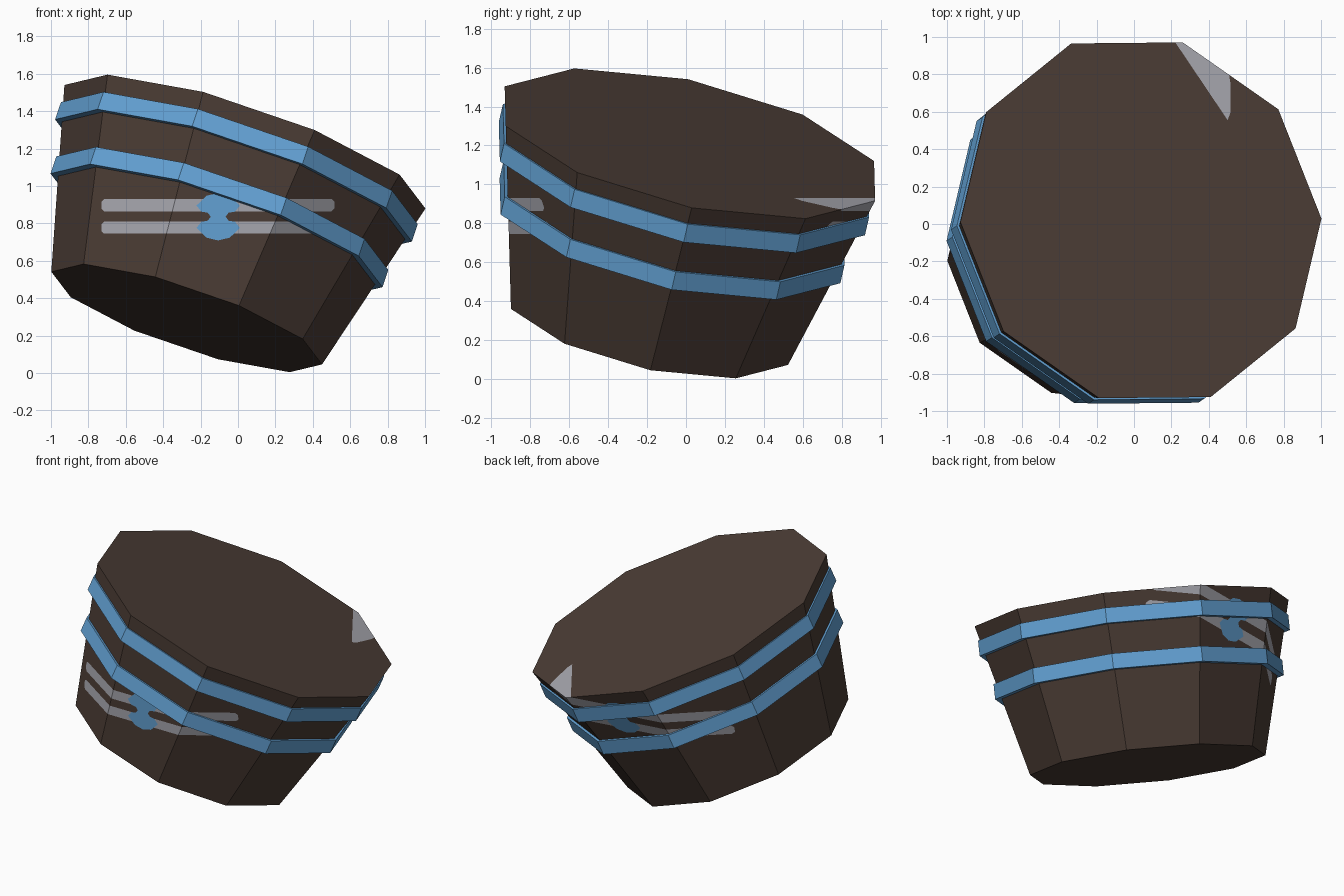
import bpy, bmesh, math
from mathutils import Vector

if "Cube" in bpy.data.objects:
    bpy.data.objects.remove(bpy.data.objects["Cube"])

SIDES = 10
TOP_C, TOP_R = Vector((0.037, 0.02, 1.21)), 1.02
BASE_R, LENGTH = 0.765, 0.99

# Tilted frame of the tub: axis pointing out of the lid, plus two in-plane directions
axis = Vector((0.312, 0.21, 0.918)).normalized()
u = Vector((0.948, 0.01, -0.32))
u = (u - axis * u.dot(axis)).normalized()
v = axis.cross(u)


def material(name, color):
    m = bpy.data.materials.new(name)
    m.diffuse_color = (*color, 1)
    m.use_nodes = True
    m.node_tree.nodes["Principled BSDF"].inputs["Base Color"].default_value = m.diffuse_color
    return m


brown = material("dark_brown", (0.072, 0.047, 0.036))
blue = material("sky_blue", (0.127, 0.366, 0.672))
gray = material("pale_gray", (0.392, 0.392, 0.434))


def ring(bm, depth, radius):
    """Ten-sided loop at a given depth below the lid."""
    c = TOP_C - axis * depth
    return [bm.verts.new(c + radius * (u * math.cos(a) + v * math.sin(a)))
            for a in (i * math.tau / SIDES for i in range(SIDES))]


def bridge(bm, a, b):
    for i in range(SIDES):
        j = (i + 1) % SIDES
        bm.faces.new((a[i], a[j], b[j], b[i]))


def finish(bm, name, mats):
    bmesh.ops.recalc_face_normals(bm, faces=bm.faces[:])
    mesh = bpy.data.meshes.new(name)
    bm.to_mesh(mesh)
    bm.free()
    for m in mats:
        mesh.materials.append(m)
    ob = bpy.data.objects.new(name, mesh)
    bpy.context.collection.objects.link(ob)


def inside(p, poly):
    hit = False
    for (x1, z1), (x2, z2) in zip(poly, poly[1:] + poly[:1]):
        if (z1 > p.z) != (z2 > p.z) and p.x < x1 + (p.z - z1) * (x2 - x1) / (z2 - z1):
            hit = not hit
    return hit


def cut(bm, faces, point, normal):
    geom = set(faces)
    for f in faces:
        geom.update(f.edges)
        geom.update(f.verts)
    bmesh.ops.bisect_plane(bm, geom=list(geom), dist=1e-5,
                           plane_co=point, plane_no=normal)


def paint(bm, poly, index):
    """Cut an x-z outline straight through along y and colour the faces within."""
    xs, zs = [p[0] for p in poly], [p[1] for p in poly]
    x0, x1, z0, z1 = min(xs), max(xs), min(zs), max(zs)

    def in_box():
        return [f for f in bm.faces
                if x0 < f.calc_center_median().x < x1
                and z0 < f.calc_center_median().z < z1]

    for z in (z0, z1):
        cut(bm, bm.faces[:], (0, 0, z), (0, 0, 1))
    for x in (x0, x1):
        band = [f for f in bm.faces if z0 < f.calc_center_median().z < z1]
        cut(bm, band, (x, 0, 0), (1, 0, 0))
    for (ax, az), (bx, bz) in zip(poly, poly[1:] + poly[:1]):
        cut(bm, in_box(), (ax, 0, az), Vector((bz - az, 0, ax - bx)).normalized())
    for f in bm.faces:
        if inside(f.calc_center_median(), poly):
            f.material_index = index


# Tub body with closed lid and base
bm = bmesh.new()
top, base = ring(bm, 0, TOP_R), ring(bm, LENGTH, BASE_R)
bridge(bm, top, base)
bm.faces.new(top)
bm.faces.new(base[::-1])

# Two pale stripes with clipped corners
XL, XR, C = -0.73, 0.515, 0.014
for lo, hi in ((0.745, 0.81), (0.865, 0.93)):
    paint(bm, [(XL + C, lo), (XR - C, lo), (XR, lo + C), (XR, hi - C),
               (XR - C, hi), (XL + C, hi), (XL, hi - C), (XL, lo + C)], 1)

# Blue waisted ornament, mirrored both ways from one quarter outline
EX, EZ = -0.106, 0.836
quarter = [(0.0, 0.127), (0.062, 0.112), (0.116, 0.06),
           (0.09, 0.027), (0.055, 0.021), (0.04, 0.0)]
right = quarter + [(x, -z) for x, z in quarter[-2::-1]]
outline = right + [(-x, z) for x, z in right[-2:0:-1]]
paint(bm, [(EX + x, EZ + z) for x, z in outline], 2)
finish(bm, "tub_body", (brown, gray, blue))

# Hoops around the tub
for name, d0, d1, r in (("upper_hoop", 0.095, 0.195, 1.008),
                        ("lower_hoop", 0.384, 0.483, 0.938)):
    bm = bmesh.new()
    inner = r - 0.06
    loops = [ring(bm, d0, r), ring(bm, d1, r), ring(bm, d1, inner), ring(bm, d0, inner)]
    for a, b in zip(loops, loops[1:] + loops[:1]):
        bridge(bm, a, b)
    finish(bm, name, (blue,))
